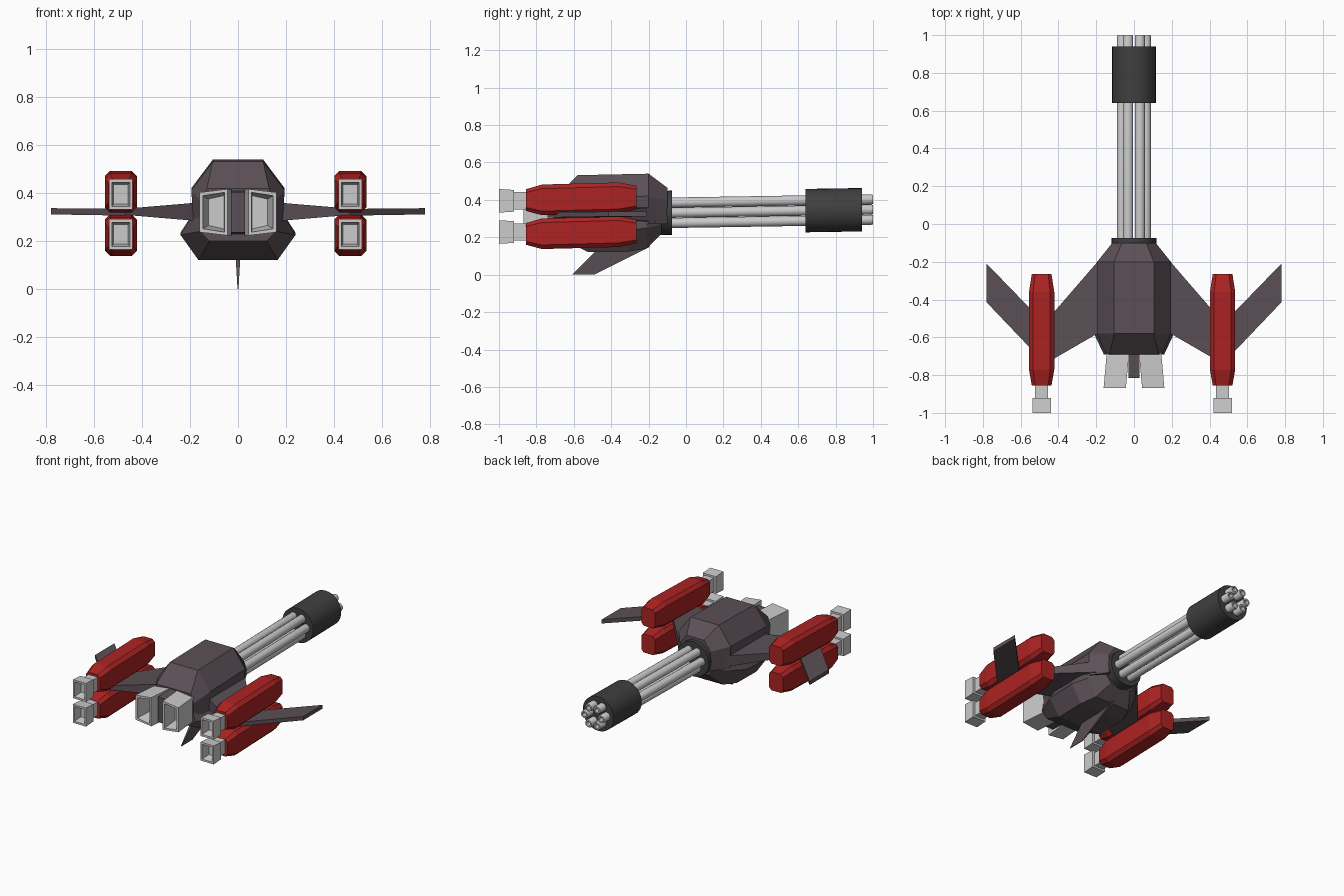
import bpy, bmesh
from math import cos, sin, pi, radians

if "Cube" in bpy.data.objects:
    bpy.data.objects.remove(bpy.data.objects["Cube"])


def material(name, color):
    m = bpy.data.materials.new(name)
    m.diffuse_color = (*color, 1)
    m.use_nodes = True
    m.node_tree.nodes["Principled BSDF"].inputs["Base Color"].default_value = m.diffuse_color
    return m


HULL = material("hull_purple", (0.105, 0.08, 0.092))
RED = material("pod_red", (0.42, 0.017, 0.017))
DARK = material("dark_metal", (0.05, 0.05, 0.05))


def loft(name, rings, mat=None, smooth=False):
    """Skin a series of equal-length rings and cap both ends."""
    bm = bmesh.new()
    loops = [[bm.verts.new(p) for p in ring] for ring in rings]
    n = len(rings[0])
    for a, b in zip(loops, loops[1:]):
        for i in range(n):
            j = (i + 1) % n
            bm.faces.new((a[i], a[j], b[j], b[i]))
    bm.faces.new(loops[0])
    bm.faces.new(loops[-1])
    bmesh.ops.recalc_face_normals(bm, faces=bm.faces)
    me = bpy.data.meshes.new(name)
    bm.to_mesh(me)
    bm.free()
    if mat:
        me.materials.append(mat)
    ob = bpy.data.objects.new(name, me)
    bpy.context.collection.objects.link(ob)
    if smooth:
        bpy.ops.object.select_all(action='DESELECT')
        ob.select_set(True)
        bpy.context.view_layer.objects.active = ob
        bpy.ops.object.shade_smooth_by_angle(angle=radians(40))
    return ob


def mirrored(y, half):
    """Closed section from points on the +x half."""
    return [(x, y, z) for x, z in half] + [(-x, y, z) for x, z in reversed(half)]


def rect(x, y, z, w, h):
    return [(x - w, y, z - h), (x + w, y, z - h), (x + w, y, z + h), (x - w, y, z + h)]


def octagon(x, y, z, w, h, c):
    pts = [(w, h - c), (w - c, h), (c - w, h), (-w, h - c),
           (-w, c - h), (c - w, -h), (w - c, -h), (w, c - h)]
    return [(x + a, y, z + b) for a, b in pts]


# Armoured hull, upper shell and flared lower shell
loft("upper_hull", [mirrored(y, h) for y, h in [
    (-0.10, [(0.065, 0.465), (0.115, 0.40), (0.115, 0.27)]),
    (-0.20, [(0.105, 0.54), (0.195, 0.42), (0.185, 0.27)]),
    (-0.58, [(0.105, 0.532), (0.195, 0.41), (0.185, 0.27)]),
    (-0.69, [(0.13, 0.42), (0.15, 0.36), (0.145, 0.24)])]], HULL)
loft("lower_hull", [mirrored(y, h) for y, h in [
    (-0.13, [(0.105, 0.33), (0.115, 0.27), (0.075, 0.22)]),
    (-0.21, [(0.175, 0.33), (0.19, 0.25), (0.13, 0.14)]),
    (-0.31, [(0.185, 0.32), (0.24, 0.235), (0.165, 0.123)]),
    (-0.52, [(0.185, 0.32), (0.24, 0.225), (0.165, 0.12)]),
    (-0.69, [(0.145, 0.31), (0.16, 0.24), (0.12, 0.20)])]], HULL)
loft("tail_spine", [rect(0, -0.60, 0.32, 0.03, 0.10),
                    rect(0, -0.815, 0.32, 0.03, 0.085)], HULL)


# Swept belly fin, thinning towards the tip
def blade(z, y0, y1, t):
    return [(-t, y0, z), (t, y0, z), (t, y1, z), (-t, y1, z)]


loft("belly_fin", [blade(0.15, -0.46, -0.19, 0.011),
                   blade(0.0, -0.61, -0.49, 0.002)], HULL)


# Rotary gun, its axis rising slightly towards the muzzle
def axis(y):
    return 0.331 + 0.016 * (y + 0.08)


def circle(y, r, n, cx=0, cz=0):
    return [(cx + r * cos(2 * pi * i / n), y, axis(y) + cz + r * sin(2 * pi * i / n))
            for i in range(n)]


loft("gun_base", [circle(-0.18, 0.118, 32), circle(-0.075, 0.118, 32)], DARK, True)
loft("barrel_drum", [circle(0.64, 0.116, 32), circle(0.94, 0.116, 32)], DARK, True)
for k in range(6):
    cx, cz = 0.063 * cos(k * pi / 3), 0.063 * sin(k * pi / 3)
    loft(f"barrel_{k + 1}", [circle(y, r, 16, cx, cz) for y, r in
         [(-0.10, 0.027), (0.99, 0.027), (1.0, 0.024), (1.0, 0.015), (0.95, 0.015)]],
         None, True)


# Wings, engine pods and thrusters on each side
def wing_section(x, y0, y1, z, t):
    return [(x, y0, z - t), (x, y1, z - t), (x, y1, z + t), (x, y0, z + t)]


def main_section(s, y, inset=0.0):
    """Main thruster section, toed out and shorter on the outer side."""
    cx = 0.085 + (-0.68 - y) * 0.09
    w, z = 0.059 - inset, 0.32
    hi, ho = 0.097 - inset, 0.083 - inset
    return [(s * (cx - w), y, z - hi), (s * (cx + w), y, z - ho),
            (s * (cx + w), y, z + ho), (s * (cx - w), y, z + hi)]


for s, side, px in [(-1, "left", -0.489), (1, "right", 0.469)]:
    loft(f"inner_wing_{side}", [wing_section(s * 0.15, -0.555, -0.15, 0.322, 0.040),
                                wing_section(s * 0.47, -0.74, -0.52, 0.322, 0.013)], HULL)
    loft(f"outer_wing_{side}", [wing_section(s * 0.47, -0.74, -0.53, 0.320, 0.014),
                                wing_section(s * 0.78, -0.415, -0.21, 0.324, 0.013)], HULL)
    for level, z in [("upper", 0.405), ("lower", 0.224)]:
        loft(f"pod_{level}_{side}", [
            octagon(px, -0.855, z - 0.006, 0.052, 0.058, 0.018),
            octagon(px, -0.77, z - 0.005, 0.067, 0.082, 0.022),
            octagon(px, -0.36, z + 0.006, 0.067, 0.082, 0.022),
            octagon(px, -0.265, z + 0.007, 0.052, 0.063, 0.018)], RED)
        zn = z - 0.01 if level == "upper" else z + 0.004
        loft(f"pod_thruster_{level}_{side}", [
            rect(px, -0.84, zn, 0.034, 0.046),
            rect(px, -0.92, zn, 0.034, 0.046),
            rect(px, -0.92, zn, 0.049, 0.058),
            rect(px, -1.0, zn, 0.049, 0.063),
            rect(px, -1.0, zn, 0.037, 0.050),
            rect(px, -0.94, zn, 0.030, 0.040)])
    loft(f"main_thruster_{side}", [
        main_section(s, -0.62, 0.01), main_section(s, -0.70), main_section(s, -0.868),
        main_section(s, -0.868, 0.014), main_section(s, -0.76, 0.028)])
